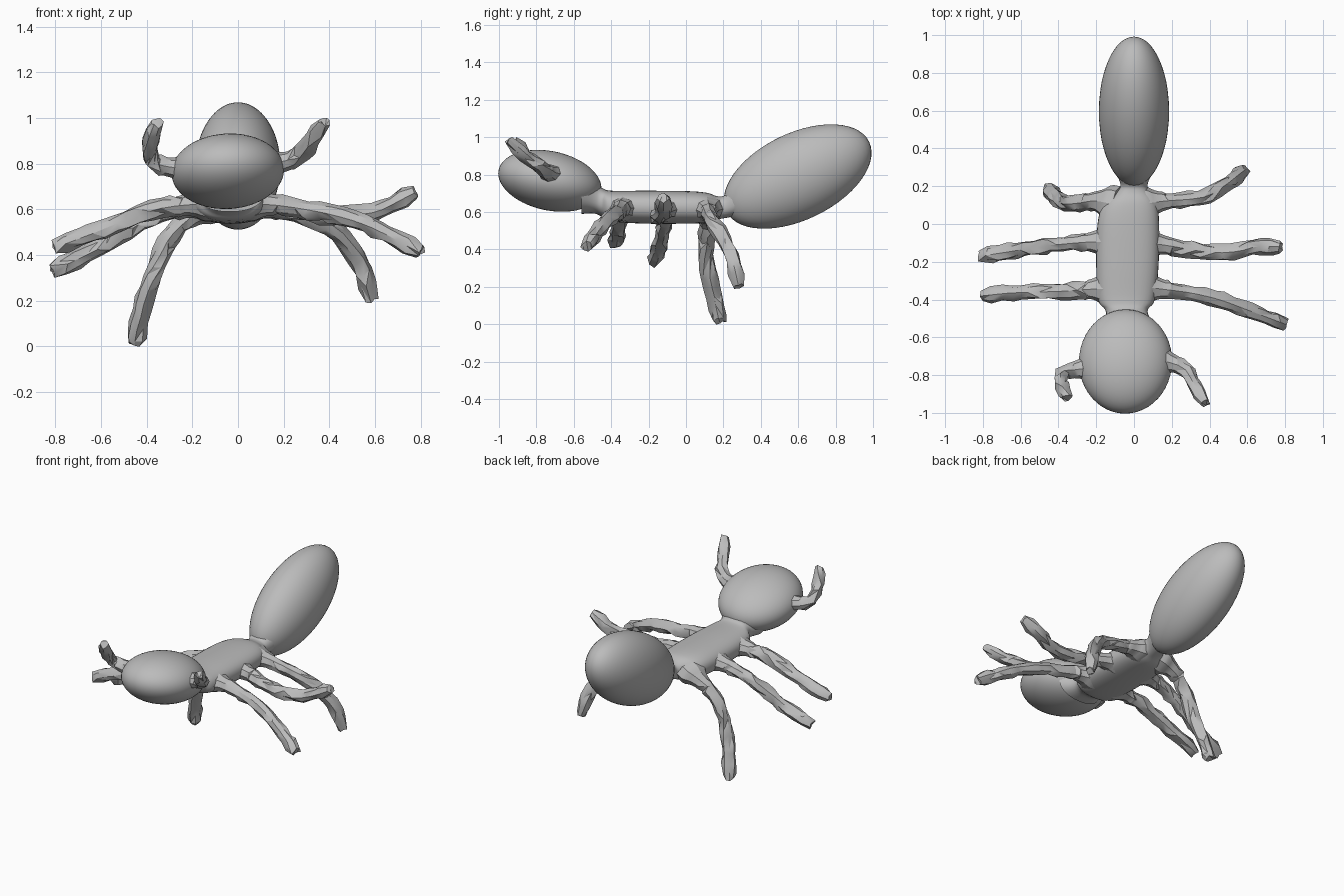
import bpy, bmesh, math, random
from mathutils import Vector, Matrix

random.seed(4)
old = bpy.data.objects.get("Cube")
if old:
    bpy.data.objects.remove(old, do_unlink=True)

grey = bpy.data.materials.new("plain grey")
grey.use_nodes = True
colour = (0.5, 0.5, 0.5, 1)
grey.diffuse_color = colour
grey.node_tree.nodes["Principled BSDF"].inputs["Base Color"].default_value = colour


def finish(name, bm, angle):
    bmesh.ops.recalc_face_normals(bm, faces=bm.faces)
    mesh = bpy.data.meshes.new(name)
    bm.to_mesh(mesh)
    bm.free()
    mesh.materials.append(grey)
    ob = bpy.data.objects.new(name, mesh)
    bpy.context.collection.objects.link(ob)
    bpy.ops.object.select_all(action="DESELECT")
    ob.select_set(True)
    bpy.context.view_layer.objects.active = ob
    bpy.ops.object.shade_smooth_by_angle(angle=math.radians(angle))
    return ob


def ellipsoid(name, centre, radii, pitch, roll=0):
    bm = bmesh.new()
    turn = Matrix.Rotation(math.radians(roll), 4, "Y") @ Matrix.Rotation(math.radians(pitch), 4, "X")
    bmesh.ops.create_uvsphere(bm, u_segments=48, v_segments=28, radius=1,
                              matrix=Matrix.Translation(centre) @ turn @ Matrix.Diagonal((*radii, 1)))
    return finish(name, bm, 60)


def spline(points, per_span):
    """Smooth interpolation of tuples of any length."""
    pts = [Vector(p) for p in points]
    pts = [2 * pts[0] - pts[1]] + pts + [2 * pts[-1] - pts[-2]]
    out = []
    for a, b, c, d in zip(pts, pts[1:], pts[2:], pts[3:]):
        for i in range(per_span):
            t = i / per_span
            out.append(0.5 * (2 * b + (c - a) * t + (2 * a - 5 * b + 4 * c - d) * t * t
                              + (3 * b - a - 3 * c + d) * t ** 3))
    return out + [pts[-2]]


def bridge(bm, rings):
    for r, s in zip(rings, rings[1:]):
        for i in range(len(r)):
            j = (i + 1) % len(r)
            bm.faces.new((r[i], r[j], s[j], s[i]))
    bm.faces.new(rings[0])
    bm.faces.new(rings[-1])


def limb(name, points, radius, flare, root):
    """Lumpy faceted tube whose root spreads smoothly into the body."""
    bm = bmesh.new()
    raw = spline(points, 12)
    dist = [0]
    for a, b in zip(raw, raw[1:]):
        dist.append(dist[-1] + (b - a).length)
    # close rings at the root, wide ones along the limb
    stops, d = [], 0
    while d < dist[-1] - 0.03:
        stops.append(d)
        d += 0.02 if d < root + 0.06 else 0.055
    stops.append(dist[-1])
    sides, rings = 8, []
    for d in stops:
        k = max(1, next(i for i, v in enumerate(dist) if v >= d - 1e-6))
        f = (d - dist[k - 1]) / (dist[k] - dist[k - 1])
        p = raw[k - 1].lerp(raw[k], f)
        along = (raw[k] - raw[k - 1]).normalized()
        side = along.cross(Vector((0, 0, 1))).normalized()
        up = side.cross(along)
        spread = flare * math.exp(-max(d - root * 0.5, 0) / 0.045)
        lump = 0 if d < root + 0.05 else 0.009
        ring = []
        for i in range(sides):
            a = math.tau * i / sides
            r = radius + random.uniform(-lump, lump)
            slip = along * random.uniform(-lump, lump) * 1.8
            ring.append(bm.verts.new(p + slip + side * math.cos(a) * (r + spread)
                                     + up * math.sin(a) * (r + spread * 0.5)))
        rings.append(ring)
    # blunt tip
    tip = sum((v.co for v in rings[-1]), Vector()) / sides
    for v in rings[-1]:
        v.co = tip.lerp(v.co, 0.72)
    bridge(bm, rings)
    bmesh.ops.triangulate(bm, faces=bm.faces, quad_method="LONG_EDGE")
    return finish(name, bm, 28)


# Head and abdomen
ellipsoid("head", (-0.045, -0.728, 0.767), (0.247, 0.28, 0.158), -12, -3)
ellipsoid("abdomen", (0, 0.597, 0.79), (0.186, 0.425, 0.231), 26)

# Thorax: y, centre x, half width, centre z, half height
profile = [(-0.56, -0.035, 0.16, 0.70, 0.11), (-0.49, -0.035, 0.115, 0.67, 0.078),
           (-0.45, -0.04, 0.115, 0.652, 0.077), (-0.40, -0.04, 0.15, 0.632, 0.082),
           (-0.22, -0.035, 0.165, 0.626, 0.088), (0, -0.03, 0.163, 0.625, 0.087),
           (0.11, -0.02, 0.14, 0.623, 0.08), (0.17, -0.005, 0.085, 0.622, 0.062),
           (0.21, 0, 0.072, 0.63, 0.062), (0.28, 0, 0.10, 0.67, 0.09)]
bm = bmesh.new()
rings = []
for y, cx, w, cz, h in spline(profile, 5):
    ring = []
    for i in range(32):
        c, s = math.cos(math.tau * i / 32), math.sin(math.tau * i / 32)
        ring.append(bm.verts.new((cx + w * math.copysign(abs(c) ** 0.85, c), y,
                                  cz + h * math.copysign(abs(s) ** 0.85, s))))
    rings.append(ring)
bridge(bm, rings)
finish("thorax", bm, 60)

# Legs, each posed on its own
legs = {
    "right_front_leg": [(-0.1, -0.345, 0.62), (-0.22, -0.345, 0.62), (-0.36, -0.355, 0.6),
                        (-0.5, -0.36, 0.55), (-0.65, -0.365, 0.49), (-0.8, -0.38, 0.435)],
    "right_middle_leg": [(-0.1, -0.1, 0.62), (-0.22, -0.095, 0.61), (-0.36, -0.105, 0.57),
                         (-0.5, -0.12, 0.5), (-0.65, -0.145, 0.41), (-0.81, -0.17, 0.335)],
    "right_rear_leg": [(-0.09, 0.1, 0.62), (-0.2, 0.12, 0.57), (-0.3, 0.11, 0.48),
                       (-0.37, 0.11, 0.33), (-0.42, 0.15, 0.16), (-0.45, 0.185, 0.01)],
    "left_front_leg": [(0.02, -0.33, 0.62), (0.15, -0.345, 0.62), (0.3, -0.365, 0.6),
                       (0.45, -0.4, 0.57), (0.6, -0.455, 0.52), (0.8, -0.53, 0.415)],
    "left_middle_leg": [(0.02, -0.1, 0.62), (0.15, -0.11, 0.61), (0.4, -0.15, 0.575),
                        (0.55, -0.145, 0.58), (0.65, -0.12, 0.61), (0.78, -0.12, 0.675)],
    "left_rear_leg": [(0.02, 0.1, 0.62), (0.15, 0.12, 0.605), (0.36, 0.14, 0.55),
                      (0.46, 0.19, 0.47), (0.54, 0.25, 0.35), (0.585, 0.285, 0.2)],
}
for name, path in legs.items():
    limb(name, path, 0.041, 0.06, 0.11)

# Antennae
limb("right_antenna", [(-0.22, -0.76, 0.78), (-0.3, -0.77, 0.785), (-0.375, -0.785, 0.81),
                       (-0.385, -0.84, 0.88), (-0.355, -0.92, 0.985)], 0.037, 0.035, 0.06)
limb("left_antenna", [(0.13, -0.72, 0.8), (0.21, -0.74, 0.81), (0.27, -0.77, 0.835),
                      (0.325, -0.86, 0.9), (0.375, -0.95, 0.985)], 0.037, 0.035, 0.06)
